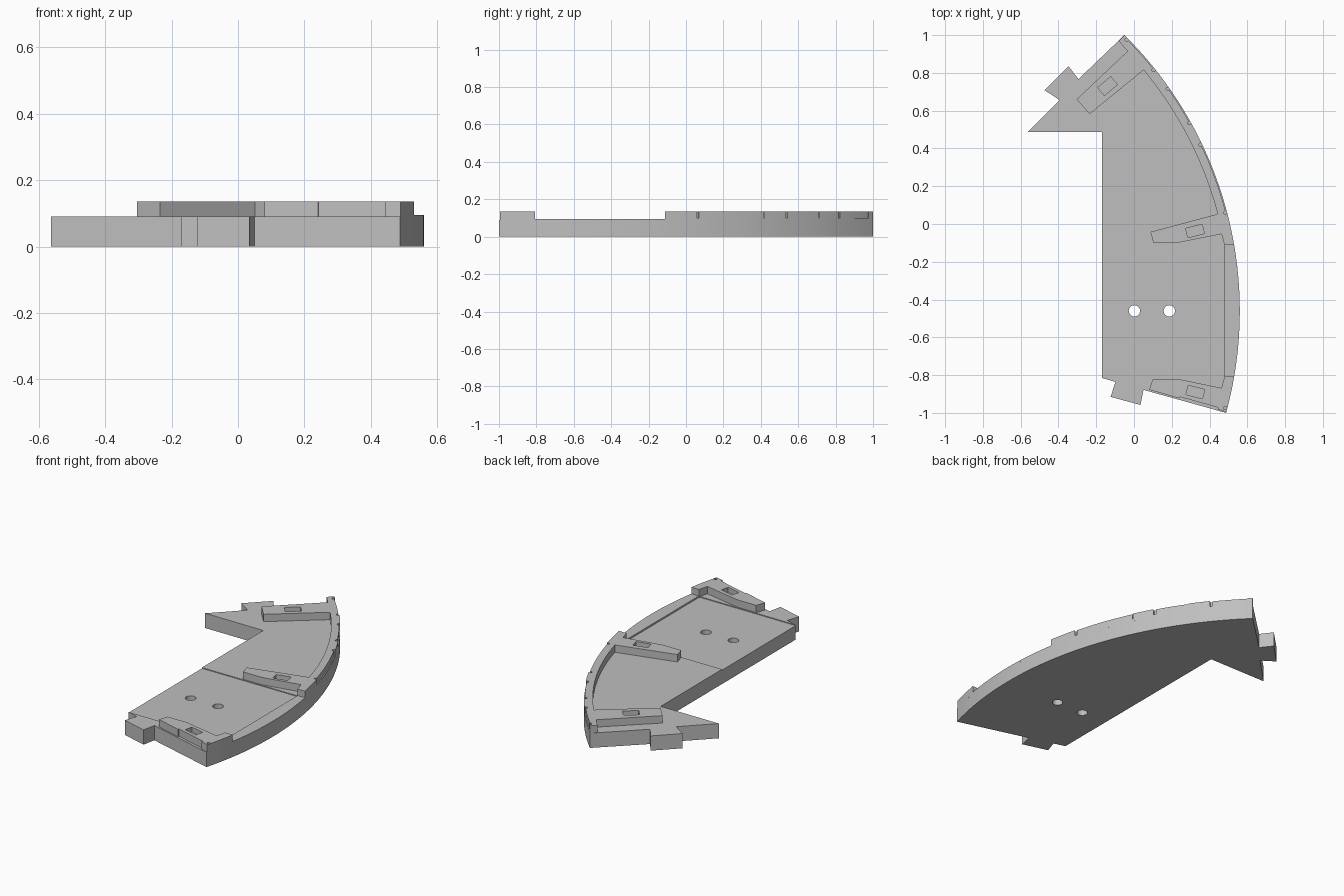
import bpy, bmesh, math

if "Cube" in bpy.data.objects:
    bpy.data.objects.remove(bpy.data.objects["Cube"], do_unlink=True)

CX, CY = -1.49, -0.46          # centre of the curved edge
R_OUT, R_IN = 2.05, 2.0
FLOOR, DECK, LIP, TOP = 0.085, 0.09, 0.095, 0.135

grey = bpy.data.materials.new("light grey")
grey.use_nodes = True
colour = (0.52, 0.52, 0.52, 1)
grey.diffuse_color = colour
bsdf = next(n for n in grey.node_tree.nodes if n.type == 'BSDF_PRINCIPLED')
bsdf.inputs["Base Color"].default_value = colour


def arc(r, y0, y1, n=32):
    """Points on the curved edge from height y0 to y1."""
    a0, a1 = math.asin((y0 - CY) / r), math.asin((y1 - CY) / r)
    angles = [a0 + (a1 - a0) * i / n for i in range(n + 1)]
    return [(CX + r * math.cos(a), CY + r * math.sin(a)) for a in angles]


def prism(name, points, z0, z1):
    """Extrude a flat outline between two heights."""
    bm = bmesh.new()
    face = bm.faces.new([bm.verts.new((x, y, z0)) for x, y in points])
    ext = bmesh.ops.extrude_face_region(bm, geom=[face])
    for v in ext["geom"]:
        if isinstance(v, bmesh.types.BMVert):
            v.co.z = z1
    bmesh.ops.recalc_face_normals(bm, faces=bm.faces)
    mesh = bpy.data.meshes.new(name)
    bm.to_mesh(mesh)
    bm.free()
    mesh.materials.append(grey)
    obj = bpy.data.objects.new(name, mesh)
    bpy.context.collection.objects.link(obj)
    return obj


def circle(x, y, r, n=24):
    return [(x + r * math.cos(math.tau * i / n), y + r * math.sin(math.tau * i / n))
            for i in range(n)]


def rectangle(x, y, w, h, degrees):
    c, s = math.cos(math.radians(degrees)), math.sin(math.radians(degrees))
    corners = [(-w / 2, -h / 2), (w / 2, -h / 2), (w / 2, h / 2), (-w / 2, h / 2)]
    return [(x + c * u - s * v, y + s * u + c * v) for u, v in corners]


def cut(obj, points, z0, z1):
    """Subtract an extruded outline from an object."""
    cutter = prism("cutter", points, z0, z1)
    cutter.hide_render = True
    mod = obj.modifiers.new("cut", 'BOOLEAN')
    mod.operation, mod.solver, mod.object = 'DIFFERENCE', 'EXACT', cutter
    bpy.context.view_layer.objects.active = obj
    bpy.ops.object.modifier_apply(modifier=mod.name)
    bpy.data.objects.remove(cutter, do_unlink=True)


# Plate outline: tabbed north end, straight inner side, tabbed south end
north_end = [(-0.294, 0.767), (-0.347, 0.836), (-0.474, 0.709), (-0.394, 0.656),
             (-0.563, 0.487), (-0.17, 0.487)]
south_end = [(-0.17, -0.815), (-0.098, -0.836), (-0.124, -0.915), (0.034, -0.958),
             (0.05, -0.878)]

plate = prism("base_plate", arc(R_OUT, -1, 1, 64) + north_end + south_end, 0, FLOOR)
for x in (0.002, 0.187):
    cut(plate, circle(x, -0.46, 0.03), -0.05, 0.2)

# Slightly raised decks around the sunken south floor
deck_north = prism("north_deck", arc(R_OUT, -0.105, 1) + north_end + [(-0.17, -0.105)],
                   FLOOR, DECK)
deck_south = prism("south_deck", south_end + arc(R_OUT, -1, -0.815, 8), FLOOR, DECK)
lip = prism("outer_lip", arc(R_OUT, -0.81, -0.108) + [(0.48, -0.108), (0.48, -0.81)],
            FLOOR, LIP)

# Raised north wall: end bar, curved rim and middle bar in one outline
wall = prism("curved_wall",
             arc(R_OUT, -0.111, 1, 48)
             + [(-0.08, 0.968), (-0.034, 0.915), (-0.304, 0.66), (-0.235, 0.582)]
             + arc(R_IN, 0.815, 0.053)
             + [(0.087, -0.042), (0.103, -0.1), (0.23, -0.1), (0.463, -0.053),
                (0.479, -0.111)], FLOOR, TOP)
cut(wall, rectangle(-0.14, 0.73, 0.09, 0.055, 40), 0.105, 0.2)
cut(wall, rectangle(0.323, -0.037, 0.09, 0.05, 14), 0.105, 0.2)

# Raised south bar with pocket and shallow end recess
bar = prism("south_bar",
            arc(R_OUT, -0.995, -0.808, 8)
            + [(0.479, -0.808), (0.463, -0.868), (0.23, -0.82), (0.1, -0.82),
               (0.08, -0.877)], FLOOR, TOP)
cut(bar, rectangle(0.325, -0.89, 0.09, 0.05, -14), 0.105, 0.2)
cut(bar, rectangle(0.34, -0.958, 0.21, 0.03, -15.5), DECK, 0.2)

# Shallow panels along the rim, with a small round notch at each end
for y0, y1 in ((0.06, 0.42), (0.535, 0.715), (0.815, 0.975)):
    cut(wall, arc(R_OUT - 0.006, y0, y1, 12) + arc(R_OUT + 0.03, y1, y0, 12), 0.1, 0.2)
    for y in (y0, y1):
        x, yy = arc(R_OUT - 0.009, y, y + 0.01, 1)[0]
        cut(wall, circle(x, yy, 0.009, 12), 0.097, 0.2)
cut(bar, circle(0.483, -0.974, 0.009, 12), 0.097, 0.2)

# Smooth curves, sharp corners
bpy.ops.object.select_all(action='DESELECT')
for obj in (plate, deck_north, deck_south, lip, wall, bar):
    obj.select_set(True)
bpy.context.view_layer.objects.active = plate
bpy.ops.object.shade_smooth_by_angle(angle=math.radians(30))
